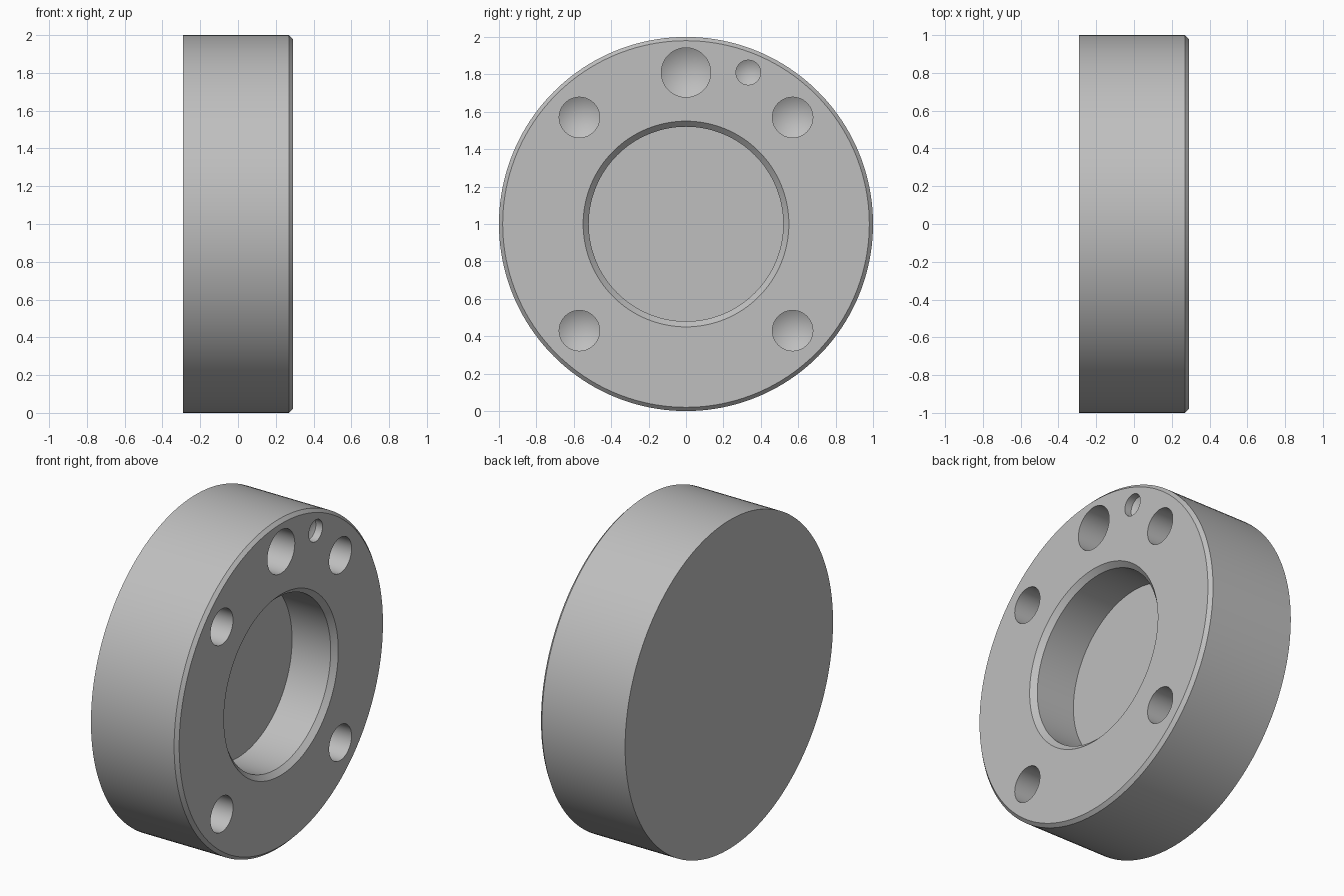
import bpy, bmesh
from math import sin, cos, tau, tan, radians

cube = bpy.data.objects.get("Cube")
if cube:
    bpy.data.objects.remove(cube, do_unlink=True)

grey = bpy.data.materials.new("machined grey")
grey.use_nodes = True
colour = (0.52, 0.52, 0.52, 1)
grey.diffuse_color = colour
grey.node_tree.nodes["Principled BSDF"].inputs["Base Color"].default_value = colour

FACE = 0.29      # x of the drilled face
AXIS_Z = 1.0     # height of the disc axis


def revolve(name, profile, y, z, sides):
    """Solid of revolution around an x-parallel axis; profile is (x, radius)."""
    bm = bmesh.new()
    rings = []
    for x, r in profile:
        if r == 0:
            rings.append([bm.verts.new((x, y, z))])
        else:
            rings.append([bm.verts.new((x, y + r * cos(tau * i / sides), z + r * sin(tau * i / sides)))
                          for i in range(sides)])
    for a, b in zip(rings, rings[1:]):
        for i in range(sides):
            j = (i + 1) % sides
            if len(b) == 1:
                bm.faces.new((a[i], a[j], b[0]))
            else:
                bm.faces.new((a[i], a[j], b[j], b[i]))
    for ring in (rings[0], rings[-1]):
        if len(ring) > 1:
            bm.faces.new(ring)
    bmesh.ops.recalc_face_normals(bm, faces=bm.faces)
    mesh = bpy.data.meshes.new(name)
    bm.to_mesh(mesh)
    bm.free()
    mesh.materials.append(grey)
    obj = bpy.data.objects.new(name, mesh)
    bpy.context.collection.objects.link(obj)
    return obj


def drill(name, y, z, r, depth):
    """Cutter for a blind hole with a drill-point bottom."""
    tip = r / tan(radians(59))
    return revolve(name, [(FACE + 0.1, r), (FACE - depth, r), (FACE - depth - tip, 0)], y, z, 64)


# Disc body with a chamfered rim on the drilled side
body = revolve("flange_body", [(-FACE, 1), (FACE - 0.02, 1), (FACE, 0.98)], 0, AXIS_Z, 160)

# Central pocket with chamfered mouth
cutters = [revolve("pocket_cutter", [(0, 0.52), (FACE - 0.03, 0.52), (FACE, 0.55), (FACE + 0.1, 0.55)],
                   0, AXIS_Z, 128)]

# Four bolt holes, a large port and a shallow locating hole
for sy in (-1, 1):
    for sz in (-1, 1):
        cutters.append(drill("bolt_hole_cutter", sy * 0.57, AXIS_Z + sz * 0.57, 0.108, 0.32))
cutters.append(drill("port_cutter", 0, 1.81, 0.132, 0.32))
cutters.append(drill("locating_hole_cutter", 0.333, 1.81, 0.066, 0.045))

bpy.context.view_layer.objects.active = body
body.select_set(True)
for cutter in cutters:
    cutter.hide_render = True
    mod = body.modifiers.new(cutter.name, "BOOLEAN")
    mod.operation = "DIFFERENCE"
    mod.solver = "EXACT"
    mod.object = cutter
    bpy.ops.object.modifier_apply(modifier=mod.name)
    bpy.data.objects.remove(cutter, do_unlink=True)

bpy.ops.object.shade_smooth_by_angle(angle=radians(30))
